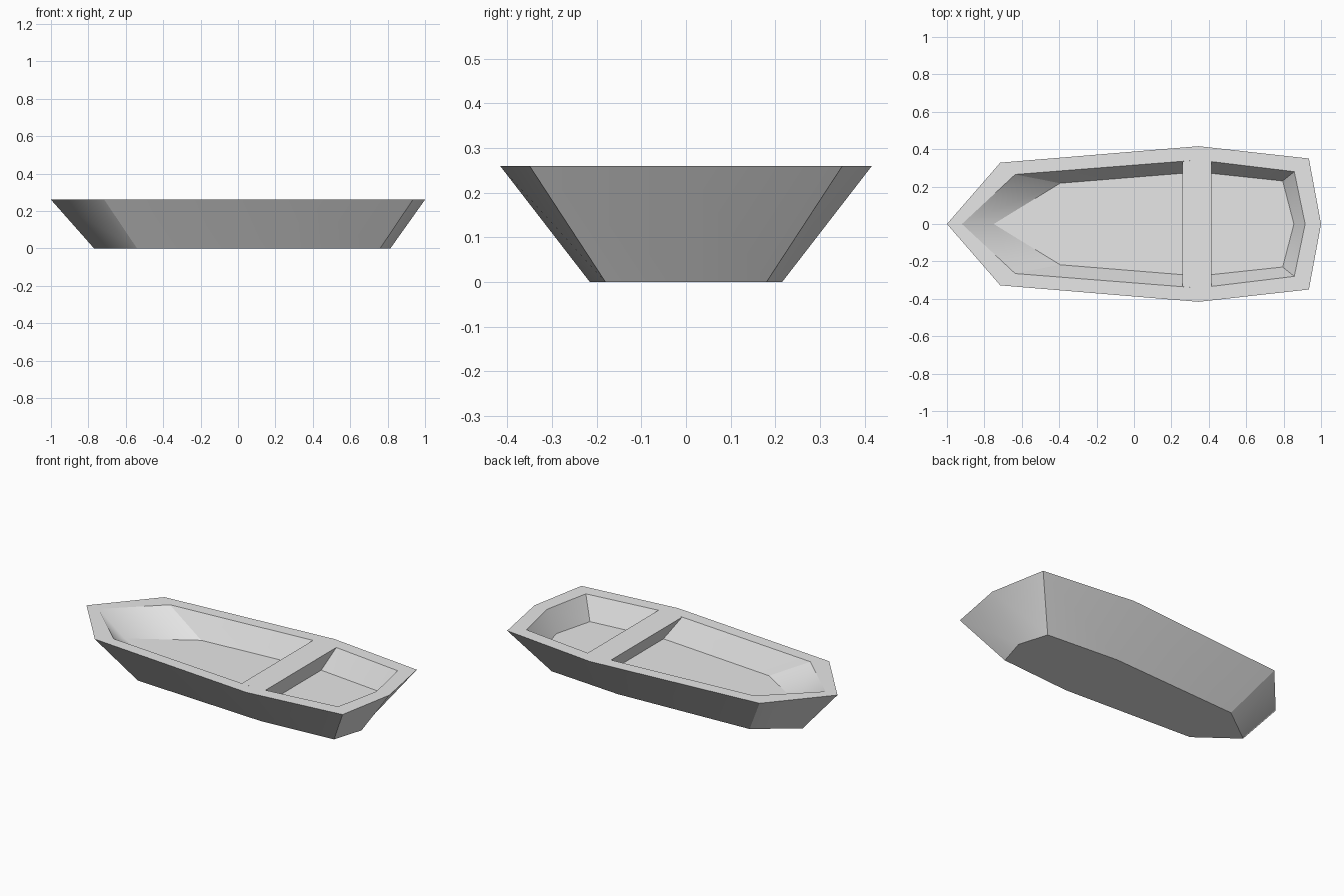
import bpy, bmesh

if "Cube" in bpy.data.objects:
    bpy.data.objects.remove(bpy.data.objects["Cube"])

TOP, FLOOR = 0.26, 0.13

grey = bpy.data.materials.new("light grey")
grey.diffuse_color = (0.8, 0.8, 0.8, 1)
grey.use_nodes = True
grey.node_tree.nodes["Principled BSDF"].inputs["Base Color"].default_value = grey.diffuse_color


def ring(bm, half, z):
    """Closed outline mirrored over y=0; half runs bow tip -> stern middle."""
    pts = half + [(x, -y) for x, y in reversed(half[1:-1])]
    return [bm.verts.new((x, y, z)) for x, y in pts]


def bridge(bm, a, b):
    n = len(a)
    return [bm.faces.new((a[i], a[(i + 1) % n], b[(i + 1) % n], b[i])) for i in range(n)]


def finish(bm, name):
    bmesh.ops.recalc_face_normals(bm, faces=bm.faces[:])
    mesh = bpy.data.meshes.new(name)
    bm.to_mesh(mesh)
    bm.free()
    mesh.materials.append(grey)
    obj = bpy.data.objects.new(name, mesh)
    bpy.context.collection.objects.link(obj)
    return obj


# Hull: bottom, flared sides, flat rim, inner walls and floor
bm = bmesh.new()
bottom = ring(bm, [(-0.77, 0), (-0.54, 0.172), (0.30, 0.215), (0.76, 0.18), (0.815, 0)], 0)
outer = ring(bm, [(-1, 0), (-0.715, 0.328), (0.345, 0.416), (0.935, 0.35), (1, 0)], TOP)
inner = ring(bm, [(-0.92, 0), (-0.635, 0.265), (0.345, 0.342), (0.857, 0.28), (0.915, 0)], TOP)
floor = ring(bm, [(-0.75, 0), (-0.395, 0.218), (0.345, 0.278), (0.795, 0.23), (0.855, 0)], FLOOR)
bm.faces.new(bottom)
for a, b in ((bottom, outer), (outer, inner), (inner, floor)):
    bridge(bm, a, b)
bm.faces.new(floor)

# Soft shading over the bow, beam and stern ribs; every other edge stays sharp
for f in bm.faces:
    f.smooth = True
for e in bm.edges:
    e.smooth = False
for a, b in ((bottom, outer), (inner, floor)):
    for i in (0, 2, 4, 6):
        bm.edges.get((a[i], b[i])).smooth = True
finish(bm, "hull")

# Bench: wedge across the well, narrowing to the floor
bm = bmesh.new()
upper = ring(bm, [(0.26, 0), (0.26, 0.335), (0.345, 0.342), (0.415, 0.334), (0.415, 0)], TOP)
lower = ring(bm, [(0.343, 0), (0.343, 0.277), (0.349, 0.278), (0.355, 0.277), (0.355, 0)], FLOOR)
bm.faces.new(upper)
bridge(bm, upper, lower)
bm.faces.new(lower)
finish(bm, "bench")
